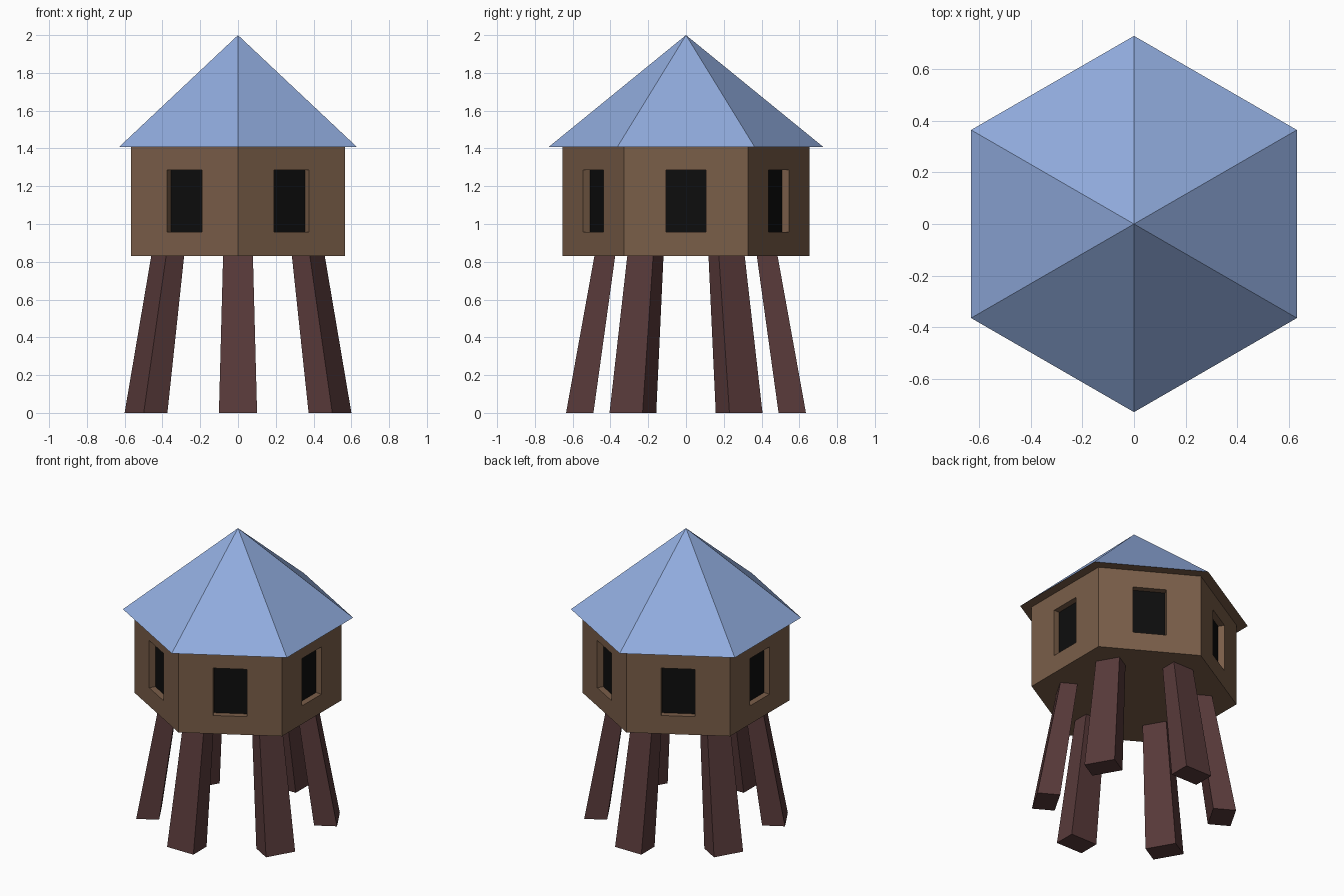
import bpy, bmesh, math
from mathutils import Vector

if "Cube" in bpy.data.objects:
    bpy.data.objects.remove(bpy.data.objects["Cube"])

EAVE, FLOOR = 1.407, 0.83


def material(name, rgb):
    m = bpy.data.materials.new(name)
    m.diffuse_color = (*rgb, 1)
    m.use_nodes = True
    m.node_tree.nodes["Principled BSDF"].inputs["Base Color"].default_value = m.diffuse_color
    return m


roof_blue = material("roof blue", (0.283, 0.413, 0.73))
wall_brown = material("wall brown", (0.195, 0.112, 0.066))
leg_brown = material("leg red brown", (0.098, 0.042, 0.042))
window_black = material("window black", (0.004, 0.004, 0.004))


def finish(bm, name, mats):
    bmesh.ops.recalc_face_normals(bm, faces=bm.faces[:])
    me = bpy.data.meshes.new(name)
    bm.to_mesh(me)
    bm.free()
    for m in mats:
        me.materials.append(m)
    ob = bpy.data.objects.new(name, me)
    bpy.context.collection.objects.link(ob)
    return ob


def hexagon(bm, r, z):
    # ring of six points with corners on the y axis
    return [bm.verts.new((r * math.cos(a), r * math.sin(a), z))
            for a in (math.radians(30 + 60 * i) for i in range(6))]


# Roof: six-sided pyramid with a brown underside
bm = bmesh.new()
ring = hexagon(bm, 0.728, EAVE)
tip = bm.verts.new((0, 0, 2))
for i in range(6):
    bm.faces.new((ring[i], ring[(i + 1) % 6], tip))
bm.faces.new(ring[::-1]).material_index = 1
finish(bm, "roof", [roof_blue, wall_brown])

# Cabin: hexagonal prism with a recessed window in each wall
bm = bmesh.new()
low, high = hexagon(bm, 0.655, FLOOR), hexagon(bm, 0.655, EAVE)
walls = [bm.faces.new((low[i], low[(i + 1) % 6], high[(i + 1) % 6], high[i]))
         for i in range(6)]
bm.faces.new(low[::-1])
bm.faces.new(high)
bm.normal_update()
bmesh.ops.inset_individual(bm, faces=walls, thickness=0.1)
for f in walls:
    n, c = f.normal.copy(), f.calc_center_median()
    side = Vector((-n.y, n.x, 0))
    for v in f.verts:
        d = v.co - c
        v.co = c + side * math.copysign(0.107, d.dot(side))
        v.co.z = 1.286 if d.z > 0 else 0.957
for f in bmesh.ops.extrude_discrete_faces(bm, faces=walls)["faces"]:
    f.normal_update()
    bmesh.ops.translate(bm, verts=f.verts[:], vec=f.normal * -0.042)
    f.material_index = 1
finish(bm, "cabin", [wall_brown, window_black])

# Legs: tapered posts splayed outward below the cabin corners
for i in range(6):
    a = math.radians(30 + 60 * i)
    out = Vector((math.cos(a), math.sin(a), 0))
    side = Vector((-out.y, out.x, 0))
    bm = bmesh.new()
    rings = []
    for z, inner, outer, half in ((0, 0.49, 0.635, 0.101), (FLOOR, 0.375, 0.485, 0.079)):
        rings.append([bm.verts.new(out * r + side * s * half + Vector((0, 0, z)))
                      for r, s in ((inner, -1), (outer, -1), (outer, 1), (inner, 1))])
    b, t = rings
    for k in range(4):
        bm.faces.new((b[k], b[(k + 1) % 4], t[(k + 1) % 4], t[k]))
    bm.faces.new(b[::-1])
    bm.faces.new(t)
    finish(bm, f"leg_{i + 1}", [leg_brown])
